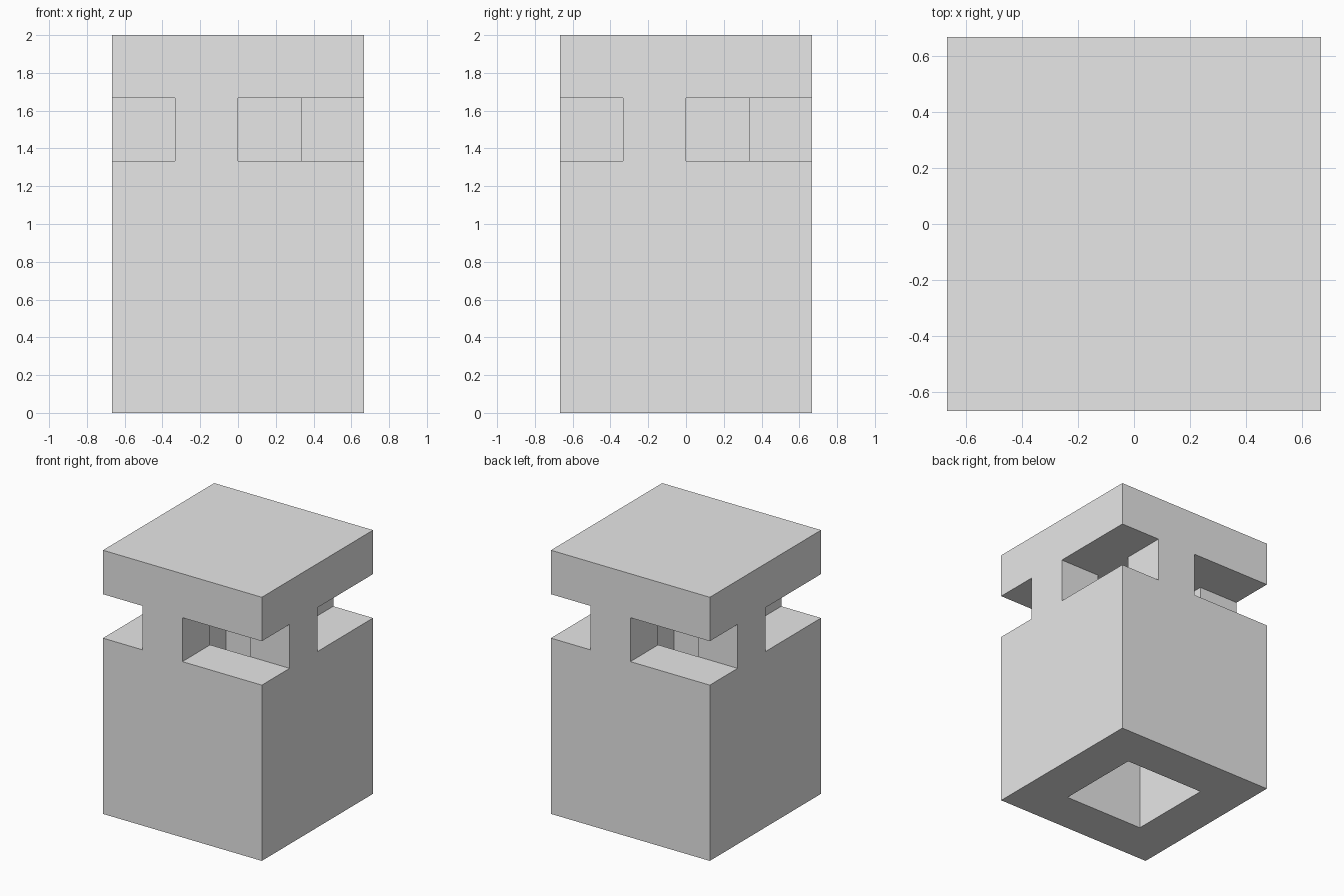
import bpy
import bmesh
from mathutils import Vector

old = bpy.data.objects.get("Cube")
if old:
    bpy.data.objects.remove(old, do_unlink=True)

UNIT = 1 / 3          # module: the block is 4 x 4 x 6 modules
WIDE, HIGH = 4, 6
SLOT = 4              # layer that holds the openings
POSTS = {(1, 0), (3, 1), (2, 3), (0, 2)}   # pinwheel of four posts


def solid(x, y, z):
    """True where the block is filled."""
    if not (0 <= x < WIDE and 0 <= y < WIDE and 0 <= z < HIGH):
        return False
    if z > SLOT:                       # roof slab
        return True
    if z == SLOT:                      # posts between the openings
        return (x, y) in POSTS
    return not (x in (1, 2) and y in (1, 2))   # hollow square shaft


def add_side(bm, cell, axis, sign):
    """Add one outward-facing square of a module."""
    n = Vector((0, 0, 0))
    n[axis] = sign / 2
    u, v = Vector((0, 0, 0)), Vector((0, 0, 0))
    u[(axis + 1) % 3] = 0.5
    v[(axis + 2) % 3] = 0.5 * sign
    mid = Vector(cell) + Vector((0.5 - WIDE / 2, 0.5 - WIDE / 2, 0.5)) + n
    ring = (mid - u - v, mid + u - v, mid + u + v, mid - u + v)
    bm.faces.new([bm.verts.new(p * UNIT) for p in ring])


# Skin of the block: only the sides that face empty space
bm = bmesh.new()
for x in range(WIDE):
    for y in range(WIDE):
        for z in range(HIGH):
            if not solid(x, y, z):
                continue
            for axis in range(3):
                for sign in (-1, 1):
                    near = [x, y, z]
                    near[axis] += sign
                    if not solid(*near):
                        add_side(bm, (x, y, z), axis, sign)

# Weld, then merge flat areas into large faces
bmesh.ops.remove_doubles(bm, verts=bm.verts, dist=0.001)
bmesh.ops.dissolve_limit(bm, angle_limit=0.02, verts=bm.verts, edges=bm.edges)

mesh = bpy.data.meshes.new("slotted_block")
bm.to_mesh(mesh)
bm.free()
block = bpy.data.objects.new("slotted_block", mesh)
bpy.context.collection.objects.link(block)

# Plain grey
grey = bpy.data.materials.new("light_grey")
grey.use_nodes = True
colour = (0.8, 0.8, 0.8, 1)
grey.diffuse_color = colour
for node in grey.node_tree.nodes:
    if node.type == "BSDF_PRINCIPLED":
        node.inputs["Base Color"].default_value = colour
mesh.materials.append(grey)
